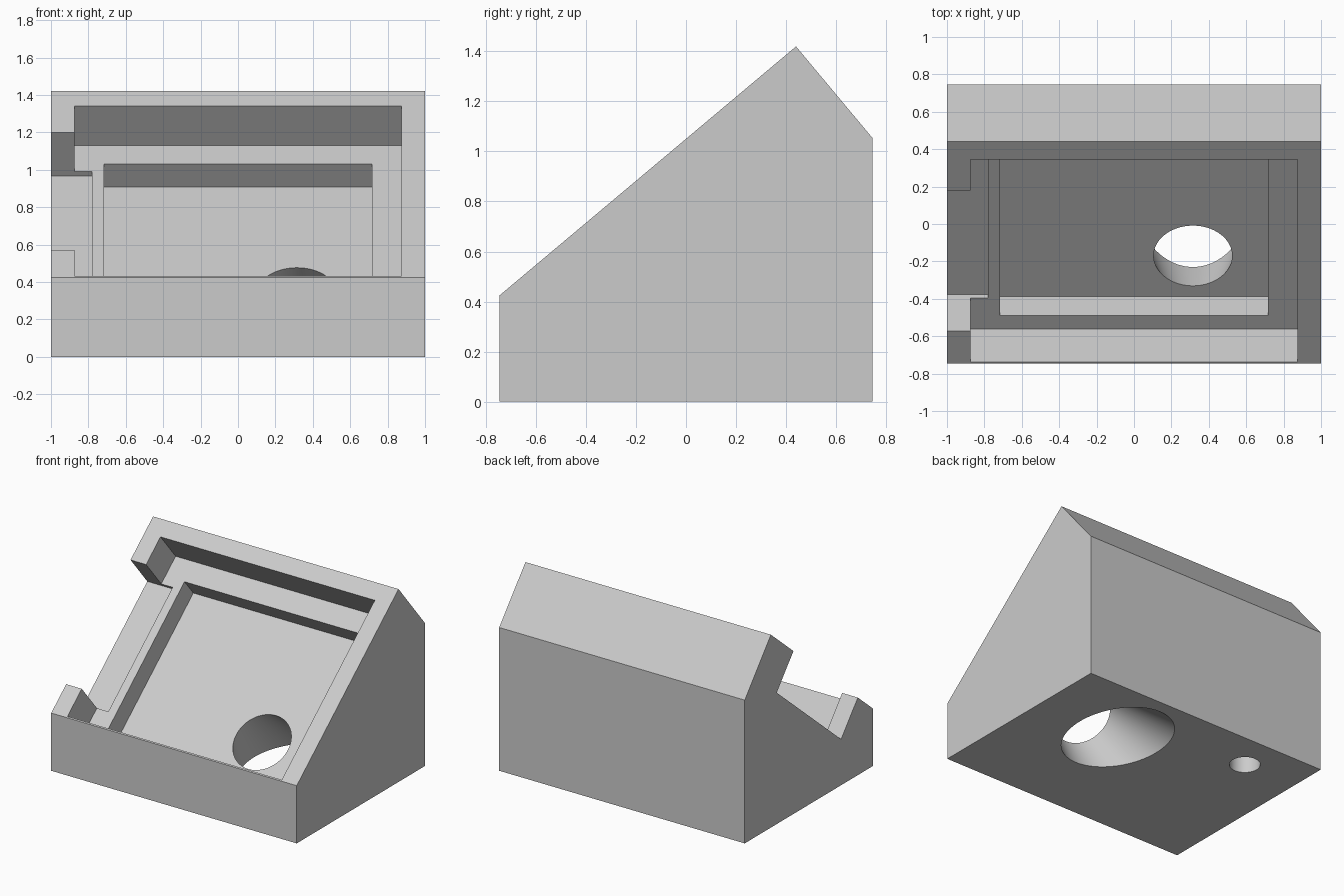
import bpy
import bmesh
from math import radians
from mathutils import Matrix, Vector

if "Cube" in bpy.data.objects:
    bpy.data.objects.remove(bpy.data.objects["Cube"], do_unlink=True)

SLOPE = radians(40)
FRONT_EDGE = Vector((0, -0.745, 0.425))
# Frame of the sloped face: x across, y up the slope, z out of the face
FRAME = Matrix.Translation(FRONT_EDGE) @ Matrix.Rotation(SLOPE, 4, "X")

grey = bpy.data.materials.new("light grey plastic")
grey.use_nodes = True
COLOUR = (0.6, 0.6, 0.6, 1)
grey.diffuse_color = COLOUR
grey.node_tree.nodes["Principled BSDF"].inputs["Base Color"].default_value = COLOUR


def add_object(name, bm):
    bmesh.ops.recalc_face_normals(bm, faces=bm.faces)
    mesh = bpy.data.meshes.new(name)
    bm.to_mesh(mesh)
    bm.free()
    obj = bpy.data.objects.new(name, mesh)
    mesh.materials.append(grey)
    bpy.context.collection.objects.link(obj)
    return obj


def slope_box(name, x0, x1, u0, u1, depth):
    """Box sunk into the sloped face, reaching a little above it."""
    top = 0.1
    size = Vector((x1 - x0, u1 - u0, depth + top))
    centre = Vector(((x0 + x1) / 2, (u0 + u1) / 2, (top - depth) / 2))
    bm = bmesh.new()
    bmesh.ops.create_cube(bm, size=1, matrix=FRAME @ Matrix.Translation(centre)
                          @ Matrix.Diagonal(size).to_4x4())
    return add_object(name, bm)


def round_cutter(name, r_low, r_high, length, matrix):
    bm = bmesh.new()
    bmesh.ops.create_cone(bm, cap_ends=True, segments=96, radius1=r_low,
                          radius2=r_high, depth=length, matrix=matrix)
    return add_object(name, bm)


# Wedge body: side profile extruded across the width
profile = [(-0.745, 0), (0.745, 0), (0.745, 1.055), (0.44, 1.42), (-0.745, 0.425)]
bm = bmesh.new()
face = bm.faces.new([bm.verts.new((-1, y, z)) for y, z in profile])
sweep = bmesh.ops.extrude_face_region(bm, geom=[face])
bmesh.ops.translate(bm, vec=(2, 0, 0),
                    verts=[v for v in sweep["geom"] if isinstance(v, bmesh.types.BMVert)])
body = add_object("wedge_stand", bm)

# Flared cable hole, square to the pocket floor and widening downwards
FLOOR = 0.434
FLARE = 0.25
start, end = -0.03, 1.0
hole_centre = Vector((0.315, 0.387, -FLOOR - (start + end) / 2))

cutters = [
    slope_box("screen_pocket", -0.873, 0.873, 0.01, 1.423, 0.274),
    slope_box("inner_pocket", -0.717, 0.717, 0.103, 1.267, FLOOR),
    slope_box("side_notch", -1.1, -0.78, 0.227, 1.205, 0.303),
    round_cutter("cable_hole", 0.21 + FLARE * end, 0.21 + FLARE * start, end - start,
                 FRAME @ Matrix.Translation(hole_centre)),
    # Blind round hole in the underside
    round_cutter("base_hole", 0.103, 0.103, 0.8, Matrix.Translation((-0.57, 0.47, 0))),
]

# Cut everything out of the body
bpy.ops.object.select_all(action="DESELECT")
body.select_set(True)
bpy.context.view_layer.objects.active = body
for cutter in cutters:
    cutter.hide_render = True
    mod = body.modifiers.new(cutter.name, "BOOLEAN")
    mod.operation = "DIFFERENCE"
    mod.solver = "EXACT"
    mod.object = cutter
    bpy.ops.object.modifier_apply(modifier=mod.name)
    bpy.data.objects.remove(cutter, do_unlink=True)

bpy.ops.object.shade_smooth_by_angle(angle=radians(30))
